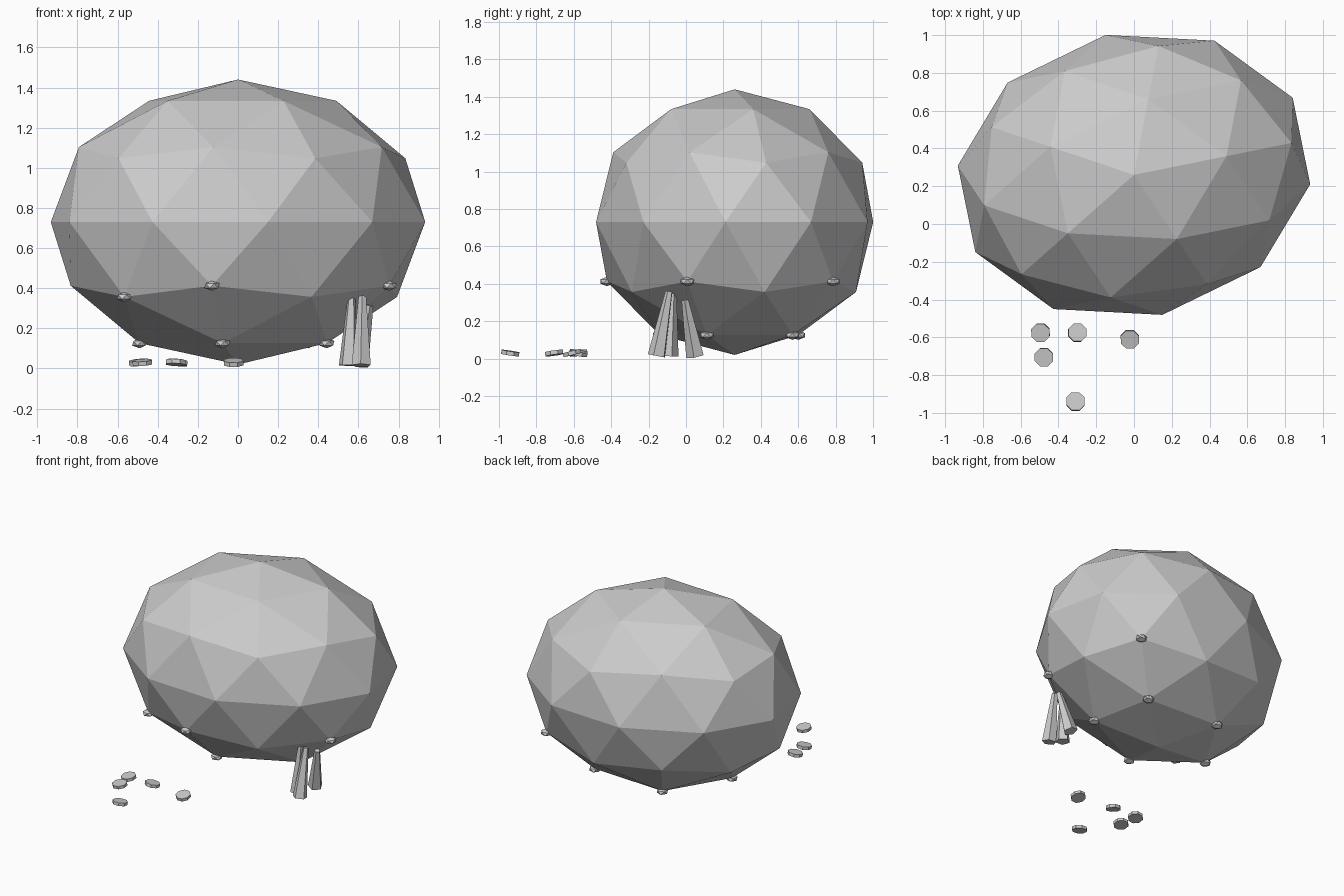
import bpy
from math import pi, sin, cos, radians
from mathutils import Vector

cube = bpy.data.objects.get("Cube")
if cube:
    bpy.data.objects.remove(cube, do_unlink=True)

# One stone colour for every part
stone = bpy.data.materials.new("stone_grey")
stone.use_nodes = True
GREY = (0.6, 0.6, 0.6, 1)
stone.diffuse_color = GREY
stone.node_tree.nodes["Principled BSDF"].inputs["Base Color"].default_value = GREY


def finish(name):
    ob = bpy.context.object
    ob.name = name
    ob.data.materials.clear()
    ob.data.materials.append(stone)
    return ob


# Boulder: a faceted sphere, stretched and turned slightly
SIZE = Vector((0.951, 0.756, 0.71))
CENTRE = Vector((0, 0.26, 0.73))
TURN = 0.2
bpy.ops.mesh.primitive_ico_sphere_add(subdivisions=2, radius=1, location=CENTRE,
                                      rotation=(0, 0, TURN))
boulder = finish("boulder")
boulder.scale = SIZE


def boulder_corner(angle, radius, height):
    a = radians(angle)
    p = Vector((radius * cos(a) * SIZE.x, radius * sin(a) * SIZE.y, height * SIZE.z))
    return CENTRE + Vector((p.x * cos(TURN) - p.y * sin(TURN),
                            p.x * sin(TURN) + p.y * cos(TURN), p.z))


# Nodules on the lower corners of the boulder
LOW, MIDDLE, HIGH = (0.526, -0.851), (0.851, -0.526), (0.894, -0.447)
corners = [(36 + 72 * i, LOW) for i in range(5)]
corners += [(216, MIDDLE), (36, HIGH), (252, HIGH), (324, HIGH)]
for i, (angle, ring) in enumerate(corners):
    bpy.ops.mesh.primitive_ico_sphere_add(subdivisions=1, radius=0.042,
                                          location=boulder_corner(angle, *ring))
    finish(f"nodule_{i + 1}").scale.z = 0.6

# Tapered props leaning in under the boulder
props = [((0.55, -0.09, 0.015), (0.565, -0.07, 0.35)),
         ((0.615, -0.155, 0.015), (0.62, -0.09, 0.36)),
         ((0.6, 0.05, 0.015), (0.655, -0.005, 0.315))]
for i, (foot, tip) in enumerate(props):
    foot, tip = Vector(foot), Vector(tip)
    axis = tip - foot
    bpy.ops.mesh.primitive_cone_add(vertices=5, radius1=0.05, radius2=0.02,
                                    depth=axis.length, location=(foot + tip) / 2)
    prop = finish(f"prop_{i + 1}")
    prop.rotation_euler = axis.to_track_quat("Z", "Y").to_euler()

# Loose flat eight-sided stones: x, y, tilt about x, tilt about y
discs = [(-0.495, -0.575, 0.1, -0.15), (-0.30, -0.575, -0.1, 0.18),
         (-0.022, -0.61, 0.22, -0.1), (-0.477, -0.705, 0.1, -0.12),
         (-0.31, -0.94, -0.12, 0.1)]
for i, (x, y, tilt_x, tilt_y) in enumerate(discs):
    bpy.ops.mesh.primitive_cylinder_add(vertices=8, radius=0.052, depth=0.022,
                                        location=(x, y, 0.03),
                                        rotation=(tilt_x, tilt_y, pi / 8))
    finish(f"loose_stone_{i + 1}")
